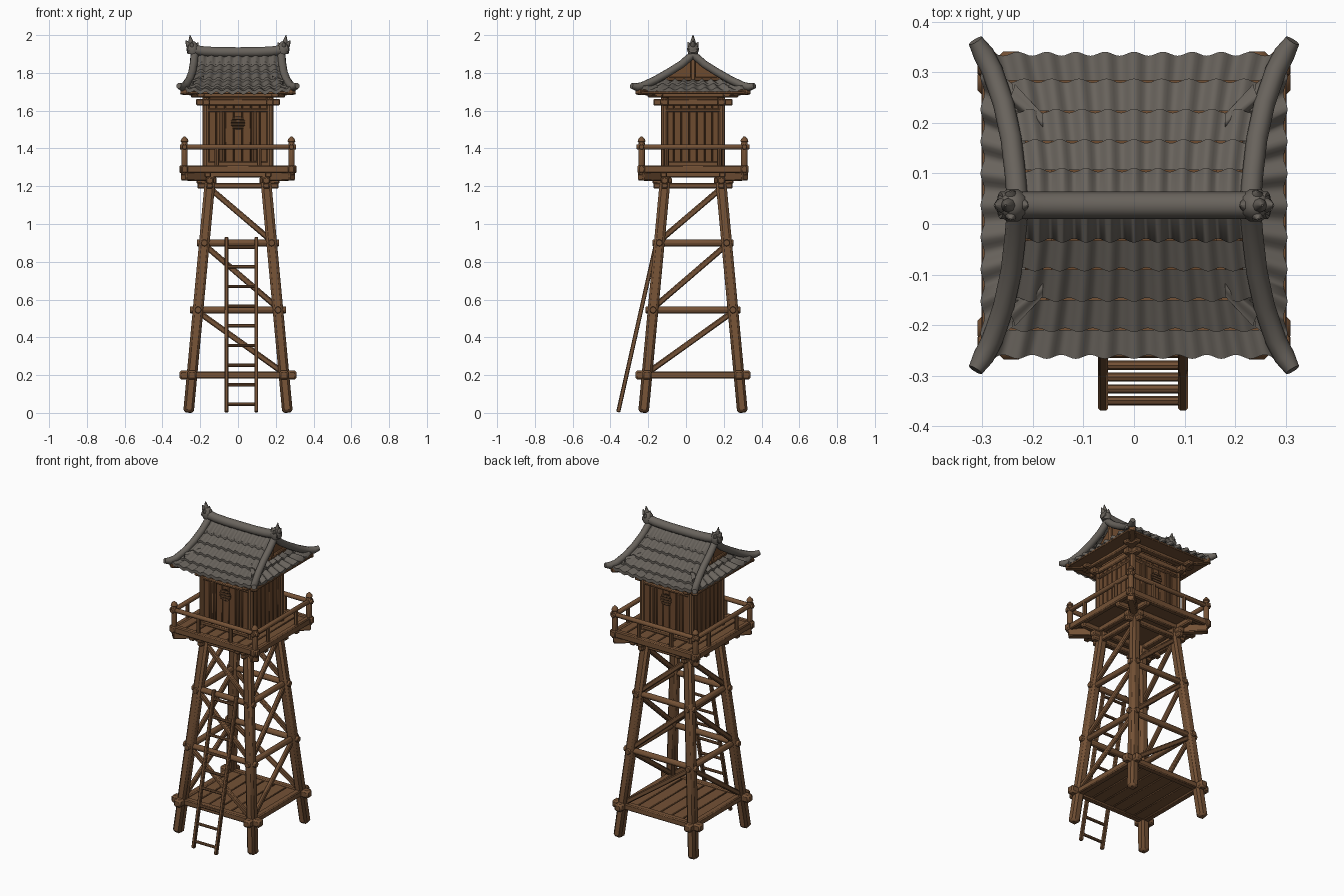
import bpy, bmesh, math, random
from mathutils import Vector, Matrix

random.seed(4)
if "Cube" in bpy.data.objects:
    bpy.data.objects.remove(bpy.data.objects["Cube"], do_unlink=True)
CY = 0.037          # tower axis; the ladder makes the whole deeper at the front
SIDES = (-1, 1)


def material(name, rgb):
    m = bpy.data.materials.new(name)
    m.use_nodes = True
    m.diffuse_color = (*rgb, 1)
    bsdf = m.node_tree.nodes["Principled BSDF"]
    bsdf.inputs["Base Color"].default_value = (*rgb, 1)
    bsdf.inputs["Roughness"].default_value = 0.9
    return m


WOOD = material("timber brown", (0.175, 0.083, 0.036))
WALL = material("plank brown", (0.155, 0.069, 0.028))
DARK = material("window dark", (0.035, 0.018, 0.009))
TILE = material("roof grey", (0.14, 0.125, 0.108))


def finish(name, bm, mat, bevel=0, angle=35):
    bmesh.ops.recalc_face_normals(bm, faces=bm.faces)
    me = bpy.data.meshes.new(name)
    bm.to_mesh(me)
    bm.free()
    me.materials.append(mat)
    ob = bpy.data.objects.new(name, me)
    ob.location.y = CY
    bpy.context.collection.objects.link(ob)
    bpy.ops.object.select_all(action='DESELECT')
    ob.select_set(True)
    bpy.context.view_layer.objects.active = ob
    bpy.ops.object.shade_smooth_by_angle(angle=math.radians(angle))
    if bevel:
        mod = ob.modifiers.new("worn edges", 'BEVEL')
        mod.width = bevel
        mod.segments = 1
    return ob


def frame(p, q):
    """Matrix at the middle of p-q with z along it and y as upright as possible."""
    d = (q - p).normalized()
    ref = Vector((0, 0, 1)) if abs(d.z) < 0.9 else Vector((0, 1, 0))
    x = ref.cross(d).normalized()
    m = Matrix((x, d.cross(x), d)).transposed().to_4x4()
    m.translation = (p + q) / 2
    return m


def beams(name, pieces, mat=WOOD, bevel=0.006, sides=4):
    """One object of straight timbers: (start, end, width, height)."""
    bm = bmesh.new()
    for p, q, w, h in pieces:
        p, q = Vector(p), Vector(q)
        m = frame(p, q) @ Matrix.Diagonal((w, h, (q - p).length, 1))
        if sides == 4:
            bmesh.ops.create_cube(bm, size=1, matrix=m)
        else:
            bmesh.ops.create_cone(bm, cap_ends=True, segments=sides, radius1=0.5,
                                  radius2=0.5, depth=1, matrix=m)
    return finish(name, bm, mat, bevel)


def sweep(name, path, radii, mat=TILE, sides=10):
    """Round bar along a path, one radius per point."""
    bm, rings = bmesh.new(), []
    pts = [Vector(p) for p in path]
    for i, (p, r) in enumerate(zip(pts, radii)):
        m = frame(pts[max(i - 1, 0)], pts[min(i + 1, len(pts) - 1)]).to_3x3()
        rings.append([bm.verts.new(p + m @ Vector((r * math.cos(a), r * math.sin(a), 0)))
                      for a in (math.tau * k / sides for k in range(sides))])
    for a, b in zip(rings, rings[1:]):
        for k in range(sides):
            bm.faces.new((a[k - 1], a[k], b[k], b[k - 1]))
    bm.faces.new(rings[0])
    bm.faces.new(rings[-1])
    return finish(name, bm, mat, 0, 50)


def square(ax, ay, z, ex, ey, w, h):
    """Four crossing timbers on a rectangle, with ends reaching to ex, ey."""
    return ([((-ex, s * ay, z), (ex, s * ay, z), w, h) for s in SIDES] +
            [((s * ax, -ey, z), (s * ax, ey, z), w, h) for s in SIDES])


def leg(z):
    return 0.262 - 0.093 * z


# Leaning legs
beams("legs", [((sx * leg(0), sy * leg(0), 0.002), (sx * leg(1.27), sy * leg(1.27), 1.27), 0.056, 0.056)
               for sx in SIDES for sy in SIDES], bevel=0.013)

# Crossing tie beams and their thick lower ends
LEVELS = (0.2, 0.545, 0.9, 1.2)
beams("lower_ties", square(leg(0.2), leg(0.2), 0.2, 0.31, 0.305, 0.04, 0.038))
beams("lower_tie_ends", [(Vector(a).lerp(Vector(b), t), Vector(a).lerp(Vector(b), t + 0.13), 0.05, 0.048)
                         for a, b, w, h in square(leg(0.2), leg(0.2), 0.2, 0.31, 0.305, 0, 0)
                         for t in (0, 0.87)], bevel=0.01)
for name, z, e in (("middle_ties", 0.545, 0.255), ("upper_ties", 0.9, 0.218)):
    beams(name, square(leg(z), leg(z), z, e, e - 0.004, 0.038, 0.038), sides=8, bevel=0.003)

# Diagonal braces in every bay
braces = []
for lo, hi in zip(LEVELS, LEVELS[1:]):
    a, b = leg(lo), leg(hi)
    for s in SIDES:
        braces.append(((-b, s * b, hi - 0.01), (a, s * a, lo + 0.01), 0.024, 0.03))
        braces.append(((s * b, b, hi - 0.01), (s * a, -a, lo + 0.01), 0.024, 0.03))
beams("braces", braces)


def planks(name, half_x, half_y, z, count):
    step = 2 * half_x / count
    beams(name, [((-half_x + step * (i + 0.5), -half_y, z + random.uniform(-0.002, 0.002)),
                  (-half_x + step * (i + 0.5), half_y, z), step - 0.004, 0.022)
                 for i in range(count)], bevel=0.003)


# Floors
planks("lower_floor", 0.235, 0.24, 0.2, 6)
planks("deck", 0.285, 0.275, 1.293, 8)
beams("deck_underboard", [((-0.27, 0, 1.283), (0.27, 0, 1.283), 0.52, 0.006)], bevel=0)

# Supports and rim of the deck
beams("deck_ties", square(leg(1.2), leg(1.2), 1.202, 0.215, 0.21, 0.034, 0.03))
beams("deck_saddles", [(Vector(a).lerp(Vector(b), t), Vector(a).lerp(Vector(b), t + 0.24), 0.04, 0.035)
                       for a, b, w, h in square(0.15, 0.15, 1.23, 0.22, 0.215, 0, 0) for t in (0, 0.76)])
beams("deck_joists", square(0.16, 0.155, 1.264, 0.29, 0.28, 0.035, 0.035))
beams("corner_brackets", [((sx * 0.13, sy * 0.13, 1.25), (sx * 0.29, sy * 0.278, 1.255), 0.045, 0.05)
                          for sx in SIDES for sy in SIDES])
beams("deck_rim", square(0.282, 0.272, 1.29, 0.31, 0.295, 0.034, 0.042))

# Railing
corners = [(sx * 0.283, sy * 0.272) for sx in SIDES for sy in SIDES]
small = [(sx * 0.113, sy * 0.272) for sx in SIDES for sy in SIDES]
small += [(sx * 0.283, sy * 0.14) for sx in SIDES for sy in SIDES]
beams("rail_corner_posts", [((x, y, 1.26), (x, y, 1.435), 0.036, 0.036) for x, y in corners], sides=8, bevel=0.003)
for x, y in corners:
    sweep("post_cap", [(x, y, z) for z in (1.43, 1.438, 1.45, 1.464)], (0.014, 0.021, 0.017, 0.004), WOOD, 8)
beams("rail_posts", [((x, y, 1.3), (x, y, 1.41), 0.025, 0.025) for x, y in small], sides=8, bevel=0)
beams("handrails", square(0.283, 0.272, 1.408, 0.308, 0.298, 0.03, 0.03), sides=8, bevel=0.003)

# Cabin: core, corner posts, wall planks, frames
HX, HY = 0.168, 0.15
beams("cabin_core", [((0, 0, 1.3), (0, 0, 1.75), 2 * HX - 0.01, 2 * HY - 0.01)], WALL, 0)
beams("cabin_posts", [((sx * HX, sy * HY, 1.3), (sx * HX, sy * HY, 1.7), 0.04, 0.04)
                      for sx in SIDES for sy in SIDES], sides=10, bevel=0)
wall = []
for s in SIDES:
    for i in range(7):
        d = random.uniform(0, 0.004)
        x, y = (i - 3) * 0.046, (i - 3) * 0.041
        wall.append(((x, s * (HY + d), 1.3), (x, s * (HY + d), 1.64), 0.043, 0.016))
        wall.append(((s * (HX + d), y, 1.3), (s * (HX + d), y, 1.64), 0.016, 0.038))
beams("wall_planks", wall, WALL, 0.003)
beams("sill", square(HX, HY, 1.318, HX, HY, 0.036, 0.026))
beams("head_beam", square(HX, HY, 1.602, HX + 0.01, HY + 0.01, 0.036, 0.02))
beams("cabin_ties", square(HX, HY, 1.645, 0.222, 0.21, 0.042, 0.036))
beams("eave_ties", square(HX + 0.03, HY + 0.03, 1.685, 0.25, 0.24, 0.04, 0.03))

# Door frames and round slatted windows on front and back
frames, slats = [], []
for s in SIDES:
    y = s * (HY + 0.011)
    frames += [((k * 0.09, y, 1.33), (k * 0.09, y, 1.595), 0.016, 0.016) for k in SIDES]
    beams("window", [((0, s * HY, 1.535), (0, s * (HY + 0.014), 1.535), 0.076, 0.076)], DARK, 0, 20)
    for i in range(4):
        z = 1.511 + 0.016 * i
        w = math.sqrt(0.038 ** 2 - (z - 1.535) ** 2)
        slats.append(((-w, y + s * 0.004, z), (w, y + s * 0.004, z), 0.008, 0.009))
beams("door_frames", frames, bevel=0.003)
beams("window_slats", slats, bevel=0.001)

# Eave boards and rafters
beams("soffit", [((-0.302, 0, 1.695), (0.302, 0, 1.695), 0.57, 0.012)], bevel=0.002)
beams("rafters", [((sx * 0.15, sy * 0.14, 1.69), (sx * 0.295, sy * 0.295, 1.7), 0.04, 0.03)
                  for sx in SIDES for sy in SIDES])


def tiles(name, rows, side, across, count):
    """Overlapping wavy courses; rows are (distance out, half width, height)."""
    bm, cols = bmesh.new(), count * 8
    for (d0, w0, z0), (d1, w1, z1) in zip(rows, rows[1:]):
        lines = []
        for d, w, z, lift in ((d0, w0, z0, 0), (d1, w1, z1, 0.012), (d1, w1, z1, -0.008)):
            line = []
            for i in range(cols + 1):
                t = 2 * i / cols - 1
                wave = math.cos(math.pi * t * count)
                out = side * (d + 0.004 * wave * (lift != 0))
                up = z + lift + 0.007 * wave + 0.02 * t ** 6 * (d / rows[-1][0]) ** 3
                line.append(bm.verts.new((out, t * w, up) if across else (t * w, out, up)))
            lines.append(line)
        for a, b in zip(lines, lines[1:]):
            for i in range(cols):
                bm.faces.new((a[i], a[i + 1], b[i + 1], b[i]))
    finish(name, bm, TILE, 0, 50)


# Roof: two long slopes, two side skirts
main_rows = [(0.0, 0.235, 1.897), (0.07, 0.237, 1.84), (0.127, 0.245, 1.8),
             (0.187, 0.257, 1.758), (0.247, 0.272, 1.722), (0.3, 0.288, 1.7)]
skirt_rows = [(0.18, 0.18, 1.775), (0.24, 0.24, 1.738), (0.3, 0.285, 1.703)]
for s in SIDES:
    tiles("main_slope", main_rows, s, False, 10)
    tiles("side_skirt", skirt_rows, s, True, 9)

# Timber gables with a king post
bm = bmesh.new()
for s in SIDES:
    bm.faces.new([bm.verts.new((s * 0.2, y, z)) for y, z in
                  ((-0.19, 1.74), (0.19, 1.74), (0.1, 1.805), (0, 1.885), (-0.1, 1.805))])
finish("gables", bm, WALL)
beams("gable_posts", [((s * 0.208, 0, 1.74), (s * 0.208, 0, 1.88), 0.022, 0.026) for s in SIDES])
beams("gable_beams", [((s * 0.205, -0.15, 1.768), (s * 0.205, 0.15, 1.768), 0.022, 0.022) for s in SIDES])

# Curved hip ridges, main ridge and finials
hip = [(0.23, 0.0, 1.898), (0.235, 0.06, 1.846), (0.243, 0.13, 1.802), (0.258, 0.2, 1.762),
       (0.28, 0.265, 1.732), (0.298, 0.3, 1.725), (0.314, 0.326, 1.732)]
for sx in SIDES:
    for sy in SIDES:
        sweep("hip_ridge", [(sx * x, sy * y, z) for x, y, z in hip], [0.021] * 6 + [0.015])
    x = sx * 0.24
    sweep("finial_base", [(x, 0, 1.9), (x, 0, 1.925), (x, 0, 1.95), (x, 0, 1.965)], (0.026, 0.034, 0.026, 0.012))
    for dx, dy, top in ((0.014, 0, 2.0), (0.036, 0, 1.972), (-0.03, 0, 1.96), (0.005, 0.028, 1.962), (0.005, -0.028, 1.962)):
        sweep("finial_leaf", [(x, 0, 1.93), (x + sx * dx * 0.7, dy * 0.7, (1.93 + top) / 2),
                              (x + sx * dx, dy, top)], (0.014, 0.014, 0.002), TILE, 8)
sweep("main_ridge", [(x, 0, 1.91 + 0.02 * (x / 0.26) ** 4) for x in
                     (-0.265, -0.23, -0.18, -0.1, 0, 0.1, 0.18, 0.23, 0.265)], [0.027] * 9)


# Ladder leaning on the front
def rung(z, x):
    return (0.018 + x, -0.36 - CY + 0.225 * z, z)


beams("ladder_rails", [(rung(0.004, k * 0.079), rung(0.93, k * 0.079), 0.02, 0.022) for k in SIDES], bevel=0.004)
beams("ladder_rungs", [(rung(0.045 + 0.104 * i, -0.075), rung(0.045 + 0.104 * i, 0.075), 0.018, 0.018)
                       for i in range(9)], sides=8, bevel=0)
